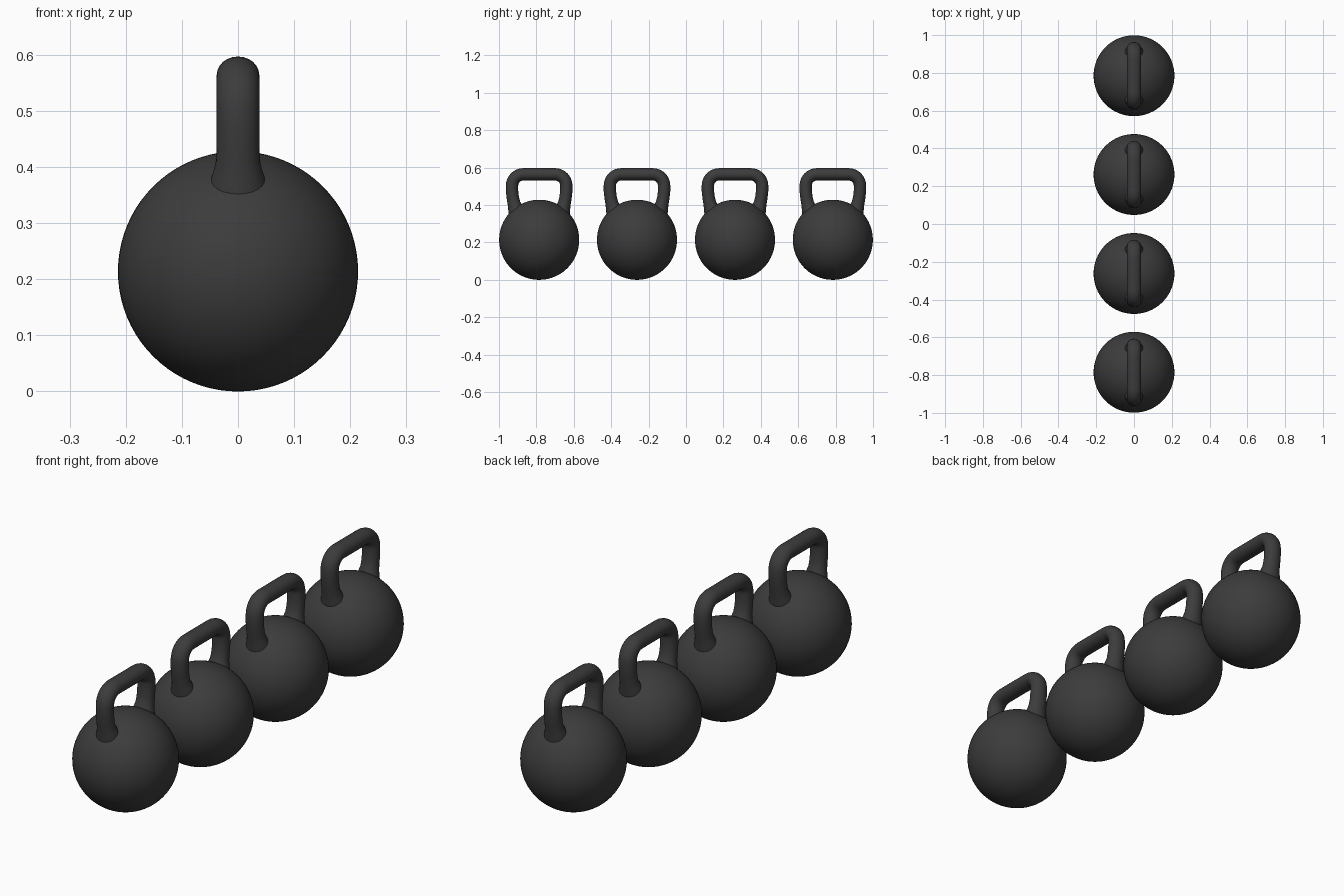
import bpy, bmesh, math
from mathutils import Vector

if "Cube" in bpy.data.objects:
    bpy.data.objects.remove(bpy.data.objects["Cube"])

iron = bpy.data.materials.new("dark_iron")
iron.diffuse_color = (0.045, 0.045, 0.045, 1)
iron.use_nodes = True
iron.node_tree.nodes["Principled BSDF"].inputs["Base Color"].default_value = iron.diffuse_color

R = 0.214      # ball radius
SEG = 24       # sides of the handle tube


def finish(bm, name, y):
    bmesh.ops.recalc_face_normals(bm, faces=bm.faces)
    me = bpy.data.meshes.new(name)
    bm.to_mesh(me)
    bm.free()
    me.materials.append(iron)
    for p in me.polygons:
        p.use_smooth = True
    ob = bpy.data.objects.new(name, me)
    ob.location = (0, y, 0)
    bpy.context.collection.objects.link(ob)
    return ob


def ball(name, y):
    bm = bmesh.new()
    bmesh.ops.create_uvsphere(bm, u_segments=64, v_segments=40, radius=R)
    bmesh.ops.translate(bm, verts=bm.verts, vec=(0, 0, R))
    finish(bm, name, y)


def handle_path():
    # half of the loop: (y, z, thickness factor), flared where it meets the ball
    half = [(-0.112, 0.335, 1.5), (-0.122, 0.37, 1.34), (-0.129, 0.39, 1.17),
            (-0.135, 0.41, 1.04), (-0.141, 0.44, 1.0), (-0.145, 0.475, 1.0)]
    # rounded corner
    cy, cz, r = -0.085, 0.504, 0.06
    for i in range(9):
        a = math.pi - i * math.pi / 16
        half.append((cy + r * math.cos(a), cz + r * math.sin(a), 1.0))
    return half + [(-y, z, f) for y, z, f in reversed(half)]


def handle(name, y):
    bm = bmesh.new()
    path = handle_path()
    rings = []
    for i, (py, pz, f) in enumerate(path):
        a, b = path[max(i - 1, 0)], path[min(i + 1, len(path) - 1)]
        t = Vector((0, b[0] - a[0], b[1] - a[1])).normalized()
        side = Vector((0, -t.z, t.y))
        ring = []
        for k in range(SEG):
            w = 2 * math.pi * k / SEG
            p = Vector((0.038 * f * math.cos(w), py, pz)) + side * (0.033 * f * math.sin(w))
            ring.append(bm.verts.new(p))
        rings.append(ring)
    for r0, r1 in zip(rings, rings[1:]):
        for k in range(SEG):
            n = (k + 1) % SEG
            bm.faces.new((r0[k], r0[n], r1[n], r1[k]))
    finish(bm, name, y)


# row of four kettlebells
for i, y in enumerate((-0.785, -0.262, 0.262, 0.785)):
    ball(f"kettlebell_ball_{i + 1}", y)
    handle(f"kettlebell_handle_{i + 1}", y)
